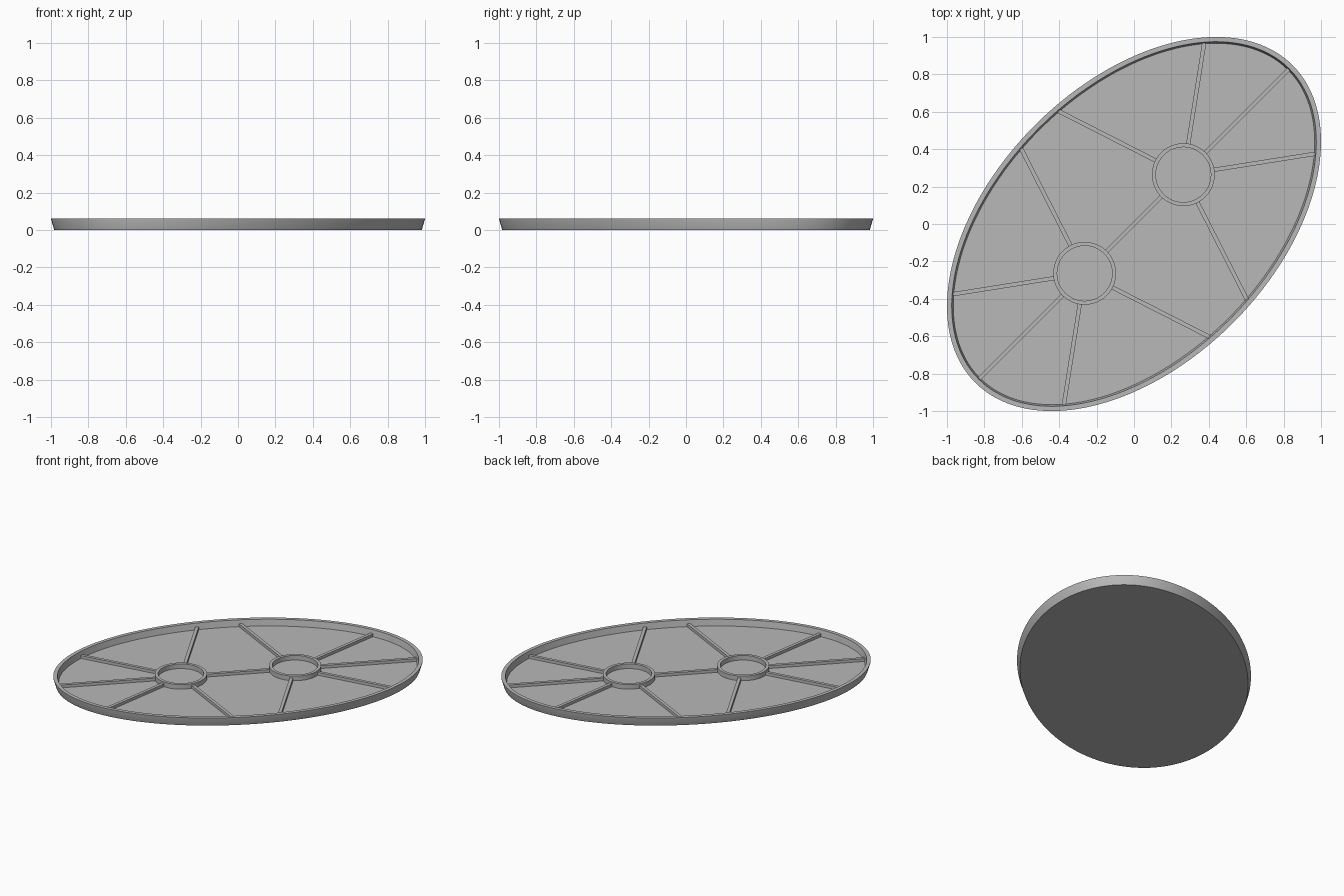
import bpy, bmesh, math
from mathutils import Matrix, Vector

if "Cube" in bpy.data.objects:
    bpy.data.objects.remove(bpy.data.objects["Cube"])

A, B = 1.2, math.sqrt(0.56)      # outer half axes of the oval
FLOOR, TOP = 0.018, 0.062        # floor and rim heights
RING_X, RING_R, RING_IN, RING_TOP = 0.373, 0.168, 0.147, 0.051
SPOKE_W, SPOKE_TOP = 0.022, 0.038
WALL = 0.035                     # rim thickness at floor level
TURN = Matrix.Rotation(math.radians(45), 4, 'Z')

grey = bpy.data.materials.new("plain grey")
grey.diffuse_color = (0.48, 0.48, 0.48, 1)
grey.use_nodes = True
grey.node_tree.nodes["Principled BSDF"].inputs["Base Color"].default_value = grey.diffuse_color


def finish(bm, name, smooth=True):
    bmesh.ops.recalc_face_normals(bm, faces=bm.faces)
    bm.transform(TURN)
    mesh = bpy.data.meshes.new(name)
    bm.to_mesh(mesh)
    bm.free()
    mesh.materials.append(grey)
    obj = bpy.data.objects.new(name, mesh)
    bpy.context.collection.objects.link(obj)
    if smooth:
        bpy.ops.object.select_all(action='DESELECT')
        obj.select_set(True)
        bpy.context.view_layer.objects.active = obj
        bpy.ops.object.shade_smooth_by_angle(angle=math.radians(30))
    return obj


def loft(bm, loops, n, cx=0.0, closed=False):
    """Skin a list of oval loops given as (half x, half y, z)."""
    rings = [[bm.verts.new((cx + rx * math.cos(2 * math.pi * i / n),
                            ry * math.sin(2 * math.pi * i / n), z))
              for i in range(n)] for rx, ry, z in loops]
    pairs = list(zip(rings, rings[1:]))
    if closed:
        pairs.append((rings[-1], rings[0]))
    else:
        bm.faces.new(rings[0])
        bm.faces.new(rings[-1])
    for lo, hi in pairs:
        for i in range(n):
            j = (i + 1) % n
            bm.faces.new((lo[i], lo[j], hi[j], hi[i]))


# Oval tray: flared outer wall, flat rim, inner wall and floor
bm = bmesh.new()
profile = [(0.018, 0), (0, TOP - 0.004), (0, TOP), (0.026, TOP), (WALL, FLOOR)]
loft(bm, [(A - d, B - d, z) for d, z in profile], 144)
finish(bm, "oval_tray")

# Two raised round collars on the long axis
for side, label in ((1, "right"), (-1, "left")):
    bm = bmesh.new()
    loft(bm, [(r, r, z) for r, z in ((RING_R, FLOOR - 0.004), (RING_R, RING_TOP),
                                     (RING_IN, RING_TOP), (RING_IN, FLOOR - 0.004))],
         64, cx=side * RING_X, closed=True)
    finish(bm, label + "_collar")


def rib(name, start, end):
    """Straight low rib between two points on the floor."""
    d = end - start
    mid = (start + end) / 2
    z0 = FLOOR - 0.004
    bm = bmesh.new()
    bmesh.ops.create_cube(bm, size=1, matrix=(
        Matrix.Translation((mid.x, mid.y, (z0 + SPOKE_TOP) / 2))
        @ Matrix.Rotation(math.atan2(d.y, d.x), 4, 'Z')
        @ Matrix.Diagonal((d.length, SPOKE_W, SPOKE_TOP - z0, 1))))
    finish(bm, name, smooth=False)


def reach(cx, d):
    """Distance from a collar centre to the inner wall in direction d."""
    a, b = A - WALL + 0.004, B - WALL + 0.004
    qa = (d.x / a) ** 2 + (d.y / b) ** 2
    qb = 2 * cx * d.x / a ** 2
    qc = (cx / a) ** 2 - 1
    return (-qb + math.sqrt(qb * qb - 4 * qa * qc)) / (2 * qa)


# Ribs fanning from each collar to the rim
for side in (1, -1):
    for deg in (0, 36, -36, 108, -108):
        t = math.radians(deg)
        d = Vector((math.cos(t), math.sin(t))) * side
        c = Vector((side * RING_X, 0))
        rib("rim_rib", c + d * (RING_R - 0.008), c + d * reach(c.x, d))

# Rib joining the two collars
inner = RING_X - RING_R + 0.008
rib("centre_rib", Vector((-inner, 0)), Vector((inner, 0)))
